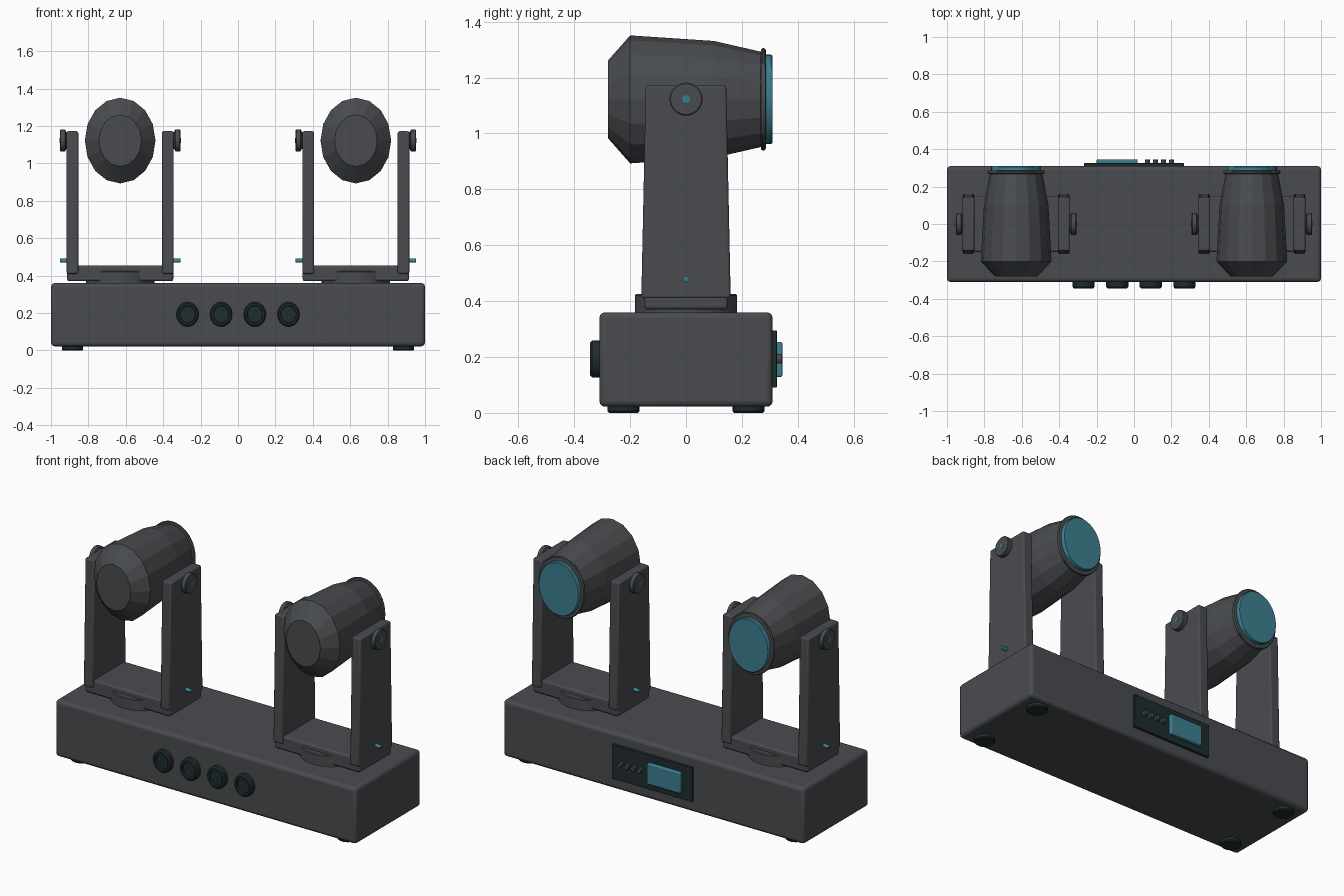
import bpy, bmesh, math
from mathutils import Matrix, Vector

if "Cube" in bpy.data.objects:
    bpy.data.objects.remove(bpy.data.objects["Cube"])


def material(name, rgb):
    m = bpy.data.materials.new(name)
    m.diffuse_color = (*rgb, 1)
    m.use_nodes = True
    m.node_tree.nodes["Principled BSDF"].inputs["Base Color"].default_value = m.diffuse_color
    return m


GREY = material("charcoal grey", (0.066, 0.071, 0.078))
DARK = material("dark rubber", (0.014, 0.025, 0.026))
TEAL = material("teal glass", (0.045, 0.215, 0.28))


def finish(bm, name, mat, bevel=0.0, segs=3, smooth=True):
    bmesh.ops.recalc_face_normals(bm, faces=bm.faces)
    me = bpy.data.meshes.new(name)
    bm.to_mesh(me)
    bm.free()
    ob = bpy.data.objects.new(name, me)
    bpy.context.collection.objects.link(ob)
    me.materials.append(mat)
    if bevel:
        mod = ob.modifiers.new("Bevel", 'BEVEL')
        mod.width, mod.segments = bevel, segs
    if smooth:
        bpy.ops.object.select_all(action='DESELECT')
        ob.select_set(True)
        bpy.context.view_layer.objects.active = ob
        bpy.ops.object.shade_smooth_by_angle(angle=math.radians(35))
    return ob


def box(name, lo, hi, mat, bevel=0.0, taper=1.0):
    """Box between two corners; taper narrows the top along y."""
    bm = bmesh.new()
    bmesh.ops.create_cube(bm, size=1)
    for v in bm.verts:
        top = v.co.z > 0
        v.co = Vector([(lo[i] + hi[i]) / 2 + v.co[i] * (hi[i] - lo[i]) for i in range(3)])
        if top:
            v.co.y *= taper
    return finish(bm, name, mat, bevel)


AXES = {'x': Matrix.Rotation(math.pi / 2, 3, 'Y'),
        'y': Matrix.Rotation(-math.pi / 2, 3, 'X'),
        'z': Matrix.Identity(3)}


def lathe(name, centre, profile, axis, mat, sides=32, squash=1.0, smooth=True):
    """Turned solid: profile of (distance along axis, radius), squashed in x."""
    bm = bmesh.new()
    rings = []
    for d, r in profile:
        ring = []
        for i in range(sides):
            a = math.tau * i / sides
            p = AXES[axis] @ Vector((r * math.cos(a), r * math.sin(a), d))
            if axis != 'x':
                p.x *= squash
            ring.append(bm.verts.new(p + Vector(centre)))
        rings.append(ring)
    for a, b in zip(rings, rings[1:]):
        for i in range(sides):
            j = (i + 1) % sides
            bm.faces.new((a[i], a[j], b[j], b[i]))
    bm.faces.new(rings[0])
    bm.faces.new(rings[-1])
    return finish(bm, name, mat, smooth=smooth)


# Base case and rubber feet
box("base_case", (-1, -0.31, 0.022), (1, 0.31, 0.36), GREY, 0.02)
for sx in (-1, 1):
    for sy in (-1, 1):
        lathe("foot", (sx * 0.885, sy * 0.224, 0),
              [(0, 0.052), (0.006, 0.057), (0.03, 0.057)], 'z', DARK)

# Front sockets: flared rim, recessed face and contact pins
for x in (-0.27, -0.09, 0.09, 0.27):
    c = (x, -0.31, 0.193)
    lathe("socket_rim", c, [(0.005, 0.066), (-0.026, 0.066), (-0.034, 0.058),
                            (-0.034, 0.047), (-0.02, 0.045)], 'y', DARK, squash=0.9)
    for a in (0, 180, 270):
        px = x + 0.023 * math.cos(math.radians(a))
        pz = 0.198 + 0.023 * math.sin(math.radians(a))
        lathe("socket_pin", (px, -0.31, pz),
              [(-0.018, 0.0055), (-0.03, 0.0055)], 'y', TEAL, 10)

# Rear control panel
box("control_panel", (-0.267, 0.305, 0.09), (0.267, 0.325, 0.295), DARK, 0.003)
box("display_screen", (-0.2, 0.32, 0.129), (0.02, 0.345, 0.254), TEAL, 0.006)
for x in (0.072, 0.115, 0.158, 0.201):
    lathe("panel_button", (x, 0.32, 0.193),
          [(0, 0.017), (0.022, 0.017), (0.025, 0.014)], 'y', GREY, 20, squash=0.8)

# Two moving lamps
for cx in (-0.63, 0.63):
    # Swivel plate and yoke
    lathe("swivel_plate", (cx, 0, 0), [(0.35, 0.183), (0.42, 0.183), (0.425, 0.179)],
          'z', GREY, 48)
    box("yoke_bar", (cx - 0.284, -0.15, 0.37), (cx + 0.284, 0.15, 0.455), GREY, 0.012)
    for s in (-1, 1):
        xs = sorted((cx + s * 0.224, cx + s * 0.286))
        box("yoke_arm", (xs[0], -0.16, 0.41), (xs[1], 0.16, 1.172), GREY, 0.009, 0.9)
        # Tilt knob with centre stud, and lower locking pin
        lathe("tilt_knob", (cx, 0, 1.123),
              [(s * 0.27, 0.046), (s * 0.289, 0.046), (s * 0.295, 0.059),
               (s * 0.318, 0.059), (s * 0.322, 0.055)], 'x', GREY)
        lathe("knob_stud", (cx, 0, 1.123),
              [(s * 0.31, 0.014), (s * 0.324, 0.014)], 'x', TEAL, 16)
        lathe("locking_pin", (cx, 0, 0.48),
              [(s * 0.28, 0.011), (s * 0.322, 0.011)], 'x', TEAL, 16)
    # Faceted lamp housing, front ring and lens
    c = (cx, 0, 1.122)
    lathe("lamp_housing", c, [(-0.28, 0.138), (-0.2, 0.229), (0.1, 0.209), (0.275, 0.169)],
          'y', GREY, 16, 0.825, smooth=False)
    lathe("lens_ring", c, [(0.267, 0.165), (0.269, 0.179), (0.274, 0.183), (0.28, 0.183),
                           (0.285, 0.179), (0.287, 0.165)], 'y', GREY, 40, 0.835)
    lathe("lens", c, [(0.27, 0.16), (0.304, 0.16), (0.309, 0.156)], 'y', TEAL, 40, 0.835)
